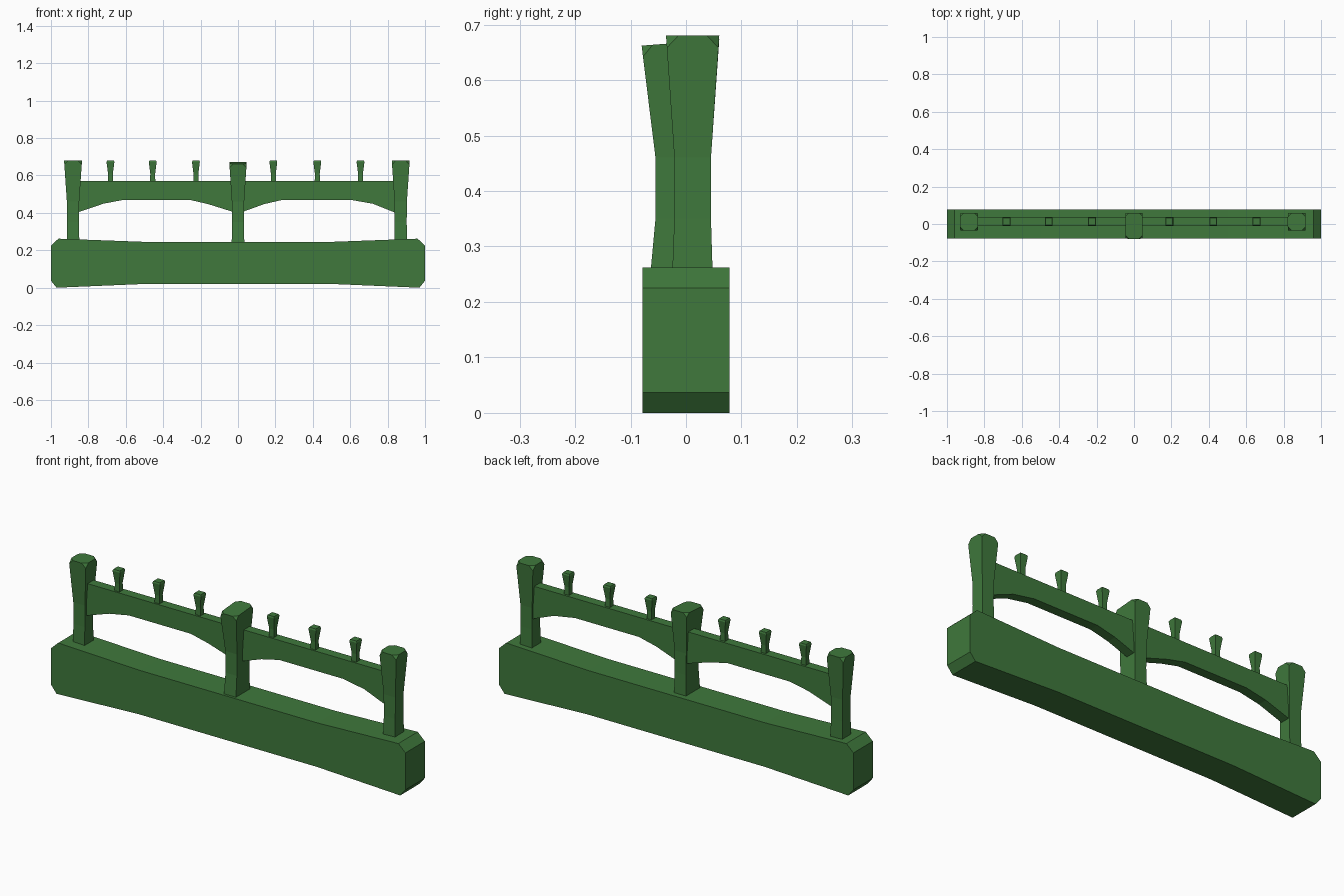
import bpy, bmesh

if "Cube" in bpy.data.objects:
    bpy.data.objects.remove(bpy.data.objects["Cube"])

green = bpy.data.materials.new("dark_green_paint")
green.diffuse_color = (0.05, 0.19, 0.045, 1)
green.use_nodes = True
green.node_tree.nodes["Principled BSDF"].inputs["Base Color"].default_value = green.diffuse_color


def finish(name, bm):
    bmesh.ops.recalc_face_normals(bm, faces=bm.faces)
    me = bpy.data.meshes.new(name)
    bm.to_mesh(me)
    bm.free()
    me.materials.append(green)
    ob = bpy.data.objects.new(name, me)
    bpy.context.collection.objects.link(ob)
    return ob


def slab(name, profile, y0, y1):
    """Extrude an x-z outline from y0 to y1."""
    bm = bmesh.new()
    face = bm.faces.new([bm.verts.new((x, y0, z)) for x, z in profile])
    ext = bmesh.ops.extrude_face_region(bm, geom=[face])["geom"]
    for v in ext:
        if isinstance(v, bmesh.types.BMVert):
            v.co.y = y1
    return finish(name, bm)


def post(name, x, sections, corner, slope=0.0):
    """Four-sided post from (z, half width, y front, y back) sections."""
    bm = bmesh.new()
    rings = []
    for z, w, a, b in sections:
        rings.append([bm.verts.new((x + sx * w, y, z)) for sx, y in
                      ((-1, a), (1, a), (1, b), (-1, b))])
    for lo, hi in zip(rings, rings[1:]):
        for i in range(4):
            j = (i + 1) % 4
            bm.faces.new((lo[i], lo[j], hi[j], hi[i]))
    bm.faces.new(rings[0][::-1])
    bm.faces.new(rings[-1])
    for v in rings[-1][:2]:
        v.co.z -= slope
    # clipped top corners
    if corner:
        bmesh.ops.bevel(bm, geom=rings[-1], offset=corner, segments=1,
                        affect='VERTICES')
    return finish(name, bm)


# Heavy base beam with clipped ends and a slight waist
half = [(0.5, 0.02), (0.97, 0.0), (1.0, 0.037), (1.0, 0.225),
        (0.96, 0.262), (0.5, 0.245)]
slab("base_beam", half + [(-x, z) for x, z in half[::-1]], -0.078, 0.078)

# End posts
for side, x in (("left", -0.882), ("right", 0.87)):
    post(side + "_post", x, [
        (0.22, 0.034, -0.026, 0.049), (0.35, 0.032, -0.021, 0.045),
        (0.46, 0.033, -0.021, 0.045), (0.68, 0.048, -0.036, 0.06)], 0.022)

# Deeper centre post
post("centre_post", 0.0, [
    (0.22, 0.034, -0.067, 0.049), (0.35, 0.032, -0.055, 0.045),
    (0.46, 0.033, -0.055, 0.045), (0.673, 0.046, -0.08, 0.06)], 0.02, 0.011)

# Arched rails between the posts
slab("left_rail", [(-0.87, 0.57), (-0.87, 0.398), (-0.72, 0.449),
                   (-0.61, 0.47), (-0.26, 0.47), (-0.16, 0.447),
                   (-0.01, 0.40), (-0.01, 0.57)], -0.01, 0.038)
slab("right_rail", [(0.01, 0.57), (0.01, 0.40), (0.14, 0.447),
                    (0.24, 0.47), (0.60, 0.47), (0.72, 0.449),
                    (0.86, 0.393), (0.86, 0.57)], -0.01, 0.038)

# Small flared pegs on the rails
for i, x in enumerate((-0.682, -0.456, -0.225, 0.189, 0.424, 0.655)):
    c = 0.013
    post(f"peg_{i + 1}", x, [
        (z, w, c - w, c + w) for z, w in
        ((0.56, 0.014), (0.61, 0.013), (0.672, 0.021), (0.68, 0.018))], 0)
